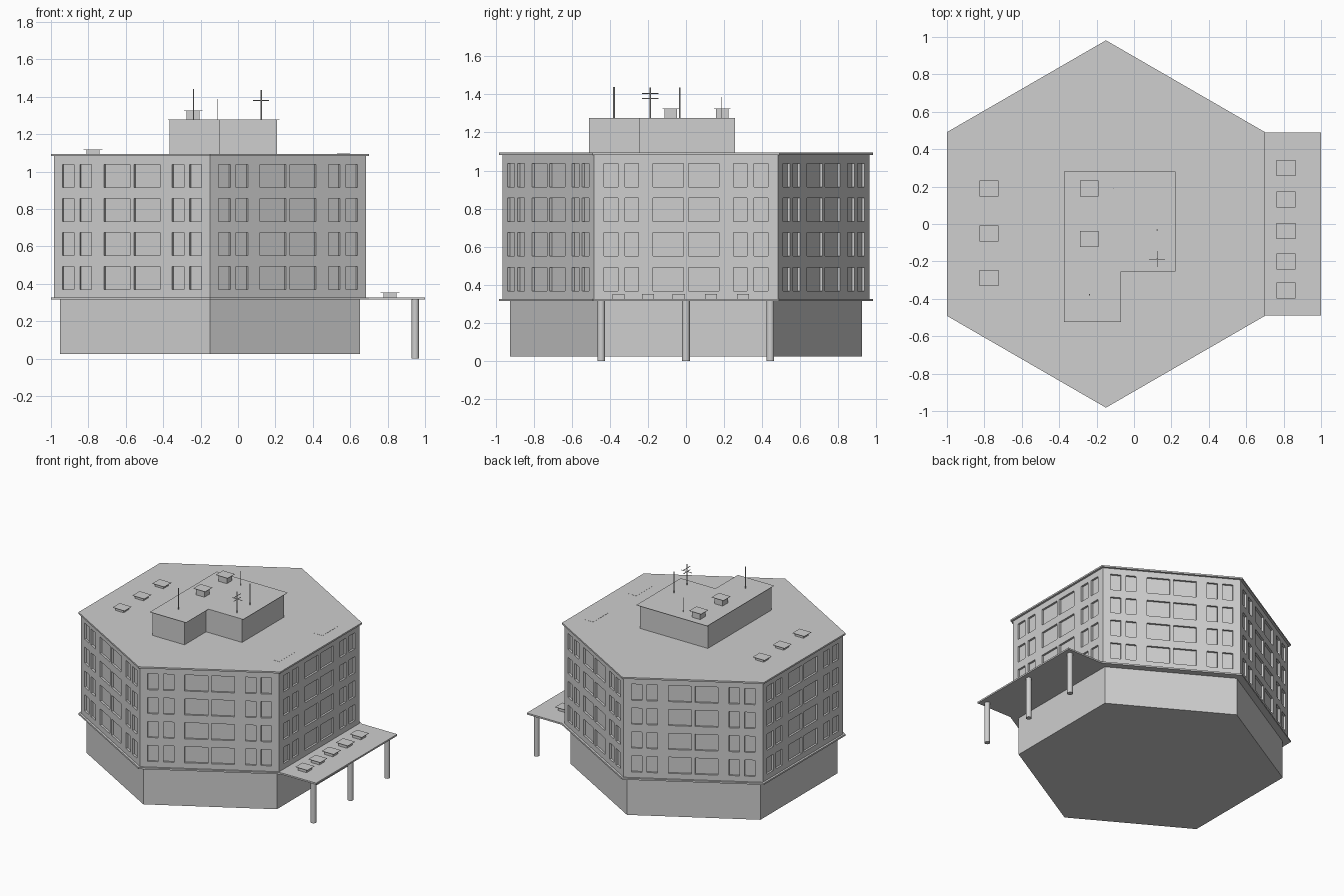
import bpy, bmesh
from math import sin, cos, radians, pi
from mathutils import Vector

if "Cube" in bpy.data.objects:
    bpy.data.objects.remove(bpy.data.objects["Cube"], do_unlink=True)

# Single concrete colour
GREY = (0.62, 0.62, 0.62, 1)
concrete = bpy.data.materials.new("light_grey_concrete")
concrete.use_nodes = True
concrete.diffuse_color = GREY
concrete.node_tree.nodes["Principled BSDF"].inputs["Base Color"].default_value = GREY

CX = -0.15                      # centre of the hexagon
ROOF, LEDGE = 1.095, 0.327      # upper faces of the two slabs


def finish(name, bm):
    bmesh.ops.recalc_face_normals(bm, faces=bm.faces)
    mesh = bpy.data.meshes.new(name)
    bm.to_mesh(mesh)
    bm.free()
    mesh.materials.append(concrete)
    obj = bpy.data.objects.new(name, mesh)
    bpy.context.collection.objects.link(obj)
    return obj


def prism(name, outline, z0, z1):
    bm = bmesh.new()
    base = bm.faces.new([bm.verts.new((x, y, z0)) for x, y in outline])
    top = bmesh.ops.extrude_face_region(bm, geom=[base])["geom"]
    verts = [v for v in top if isinstance(v, bmesh.types.BMVert)]
    bmesh.ops.translate(bm, verts=verts, vec=(0, 0, z1 - z0))
    return finish(name, bm)


def box(name, x0, x1, y0, y1, z0, z1):
    return prism(name, [(x0, y0), (x1, y0), (x1, y1), (x0, y1)], z0, z1)


def rod(name, start, end, radius, sides=6):
    start, end = Vector(start), Vector(end)
    axis = end - start
    bm = bmesh.new()
    bmesh.ops.create_cone(bm, cap_ends=True, segments=sides, radius1=radius,
                          radius2=radius, depth=axis.length)
    bm.transform(axis.to_track_quat("Z", "Y").to_matrix().to_4x4())
    bmesh.ops.translate(bm, verts=bm.verts, vec=(start + end) / 2)
    return finish(name, bm)


def hexagon(radius):
    return [(CX + radius * cos(radians(30 + 60 * i)), radius * sin(radians(30 + 60 * i)))
            for i in range(6)]


def vent(name, x, y, z, height):
    # Small housing under a thin overhanging lid
    box(name, x - 0.035, x + 0.035, y - 0.032, y + 0.032, z, z + height)
    box(name + "_lid", x - 0.05, x + 0.05, y - 0.043, y + 0.043,
        z + height, z + height + 0.002)


# Ground floor and the slabs above and below the upper storeys
prism("ground_floor", hexagon(0.925), 0.025, 0.32)
prism("lower_ledge", hexagon(0.982), 0.315, LEDGE)
prism("roof_slab", hexagon(0.982), 1.083, ROOF)

# Upper storeys: gridded walls whose window cells are pushed inwards
RADIUS = 0.964
columns = [(-0.393, 0.073), (-0.285, 0.073), (-0.093, 0.16)]
columns += [(-c, w) for c, w in reversed(columns)]
us = [-RADIUS / 2] + [c + s * w / 2 for c, w in columns for s in (-1, 1)] + [RADIUS / 2]
zs = [0.32]
for floor in range(4):
    sill = 0.369 + 0.182 * floor
    zs += [sill, sill + 0.123]
zs.append(1.09)

bm = bmesh.new()
windows = []
for side in range(6):
    a = side * pi / 3
    normal = Vector((cos(a), sin(a), 0))
    along = Vector((-sin(a), cos(a), 0))
    middle = Vector((CX, 0, 0)) + normal * RADIUS * cos(pi / 6)
    grid = [[bm.verts.new(middle + along * u + Vector((0, 0, z))) for u in us] for z in zs]
    for r in range(len(zs) - 1):
        for c in range(len(us) - 1):
            face = bm.faces.new((grid[r][c], grid[r][c + 1], grid[r + 1][c + 1], grid[r + 1][c]))
            if r % 2 and c % 2:
                windows.append(face)
bm.normal_update()
bmesh.ops.inset_individual(bm, faces=windows, thickness=0, depth=-0.015)
mesh = bpy.data.meshes.new("upper_storeys")
bm.to_mesh(mesh)
bm.free()
mesh.materials.append(concrete)
bpy.context.collection.objects.link(bpy.data.objects.new("upper_storeys", mesh))

# Entrance canopy on round columns, with a row of vents
box("canopy", 0.64, 1.0, -0.488, 0.488, 0.315, LEDGE)
for i, y in enumerate((-0.445, 0, 0.443)):
    post = rod(f"canopy_column_{i + 1}", (0.948, y, 0), (0.948, y, 0.32), 0.02, 20)
    bpy.ops.object.select_all(action="DESELECT")
    post.select_set(True)
    bpy.context.view_layer.objects.active = post
    bpy.ops.object.shade_smooth_by_angle()
for i, y in enumerate((-0.355, -0.2, -0.038, 0.132, 0.3)):
    vent(f"canopy_vent_{i + 1}", 0.813, y, LEDGE, 0.024)

# L-shaped plant room with a thin overhanging roof
def ell(x0, xn, x1, y0, yn, y1):
    return [(x0, y0), (xn, y0), (xn, yn), (x1, yn), (x1, y1), (x0, y1)]

prism("plant_room", ell(-0.365, -0.095, 0.208, -0.508, -0.248, 0.258), 1.09, 1.275)
prism("plant_room_roof", ell(-0.375, -0.07, 0.223, -0.525, -0.255, 0.28), 1.275, 1.277)

# Roof vents and flat hatches
for i, y in enumerate((-0.288, -0.05, 0.19)):
    vent(f"roof_vent_{i + 1}", -0.775, y, ROOF, 0.02)
for i, y in enumerate((-0.08, 0.19)):
    vent(f"plant_room_vent_{i + 1}", -0.24, y, 1.276, 0.048)
for i, y in enumerate((-0.26, 0.26)):
    box(f"roof_hatch_{i + 1}", 0.53, 0.6, y - 0.1, y + 0.1, ROOF, ROOF + 0.001)

# Antenna masts, one of them with crossbars
masts = [(-0.238, -0.378, 1.44, 0.004), (0.124, -0.032, 1.437, 0.004),
         (0.124, -0.188, 1.437, 0.004), (-0.11, 0.188, 1.387, 0.002)]
for i, (x, y, z, r) in enumerate(masts):
    rod(f"antenna_mast_{i + 1}", (x, y, 1.275), (x, y, z), r)
x, y = masts[2][:2]
for i, (dx, dy, z) in enumerate(((0.043, 0, 1.38), (0, 0.043, 1.405), (0, 0.043, 1.378))):
    rod(f"antenna_crossbar_{i + 1}", (x - dx, y - dy, z), (x + dx, y + dy, z), 0.0025)
